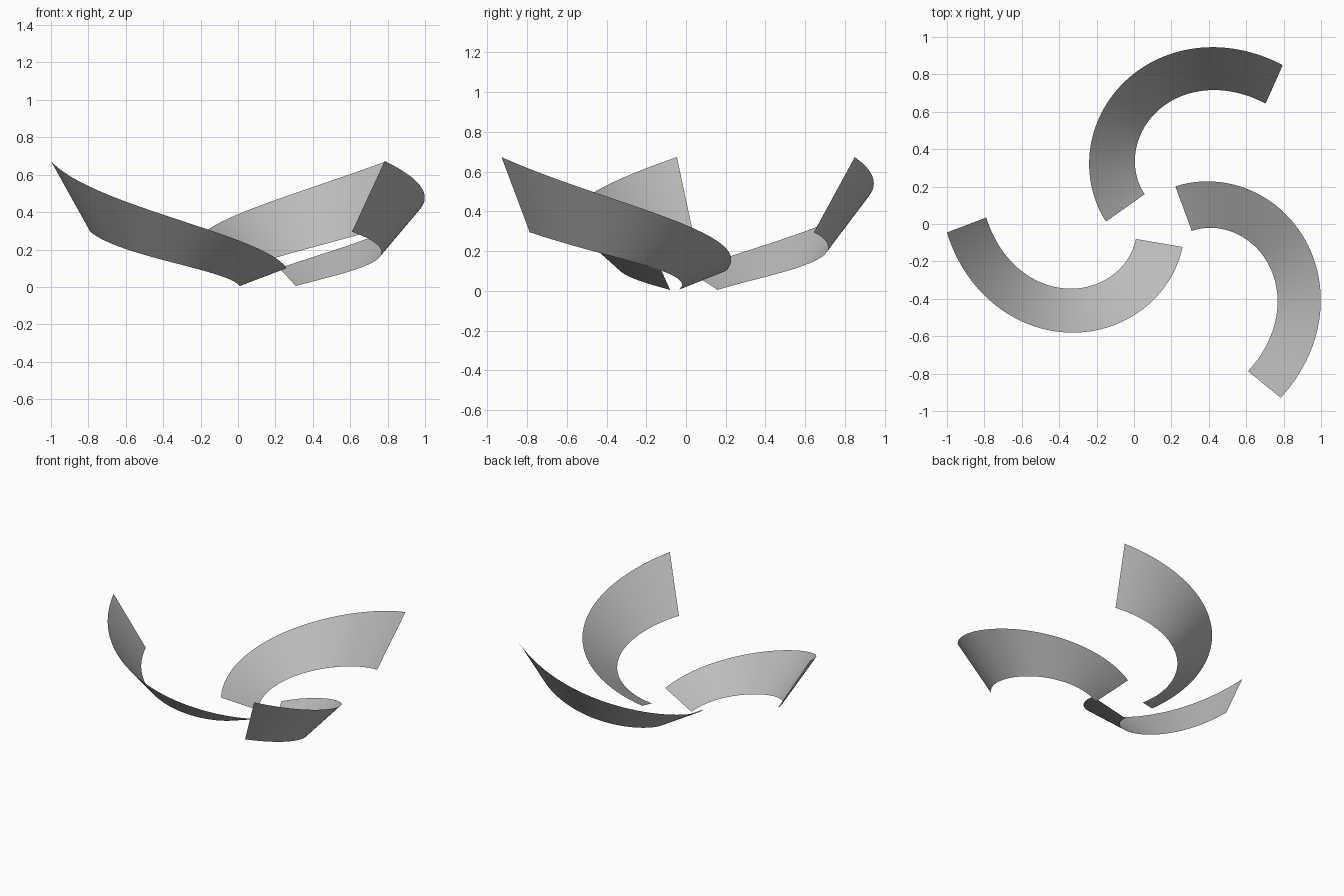
import bpy, bmesh, math
from mathutils import Matrix, Vector

cube = bpy.data.objects.get("Cube")
if cube:
    bpy.data.objects.remove(cube, do_unlink=True)

# One plain grey for every blade
grey = bpy.data.materials.new("light_grey")
grey.use_nodes = True
colour = (0.5, 0.5, 0.5, 1)
grey.diffuse_color = colour
grey.node_tree.nodes["Principled BSDF"].inputs["Base Color"].default_value = colour

CENTRE = Vector((-0.361, 0.067, 0))
SEGMENTS, STRIPS = 64, 4

# Edge radii by angle in degrees, from the low end to the high end
OUTER = [(-17, .649), (-45, .663), (-90, .647), (-130, .628), (-170, .649)]
INNER = [(-21.6, .399), (-45, .418), (-90, .412), (-125, .399), (-175.7, .43)]


def radius(keys, angle):
    """Smooth polynomial through the key radii."""
    total = 0
    for a, r in keys:
        for b, _ in keys:
            if a != b:
                r *= (angle - b) / (a - b)
        total += r
    return total


def edge_point(keys, low, high, t):
    """Point on a ramp that climbs evenly as it turns."""
    angle = keys[0][0] + (keys[-1][0] - keys[0][0]) * t
    r, a = radius(keys, angle), math.radians(angle)
    return CENTRE + Vector((r * math.cos(a), r * math.sin(a), low + (high - low) * t))


def make_blade(name, turn, pivot):
    bm = bmesh.new()
    rows = []
    for i in range(SEGMENTS + 1):
        t = i / SEGMENTS
        inner = edge_point(INNER, 0.005, 0.295, t)
        outer = edge_point(OUTER, 0.10, 0.673, t)
        rows.append([bm.verts.new(inner.lerp(outer, j / STRIPS)) for j in range(STRIPS + 1)])
    for a, b in zip(rows, rows[1:]):
        for j in range(STRIPS):
            bm.faces.new((a[j], b[j], b[j + 1], a[j + 1])).smooth = True
    # Keep the upper side as the front of the sheet
    bm.normal_update()
    if sum(f.normal.z for f in bm.faces) < 0:
        bmesh.ops.reverse_faces(bm, faces=bm.faces[:])
    move = Matrix.Translation(pivot)
    bm.transform(move @ Matrix.Rotation(math.radians(turn), 4, "Z") @ move.inverted())
    mesh = bpy.data.meshes.new(name)
    bm.to_mesh(mesh)
    bm.free()
    mesh.materials.append(grey)
    blade = bpy.data.objects.new(name, mesh)
    bpy.context.collection.objects.link(blade)


# Three curved blades fanned around the middle
make_blade("front_blade", 0, Vector((0, 0, 0)))
make_blade("left_blade", 120, Vector((0.147, 0.028, 0.0)))
make_blade("back_blade", 225, Vector((0.083, 0.030, 0.0)))
